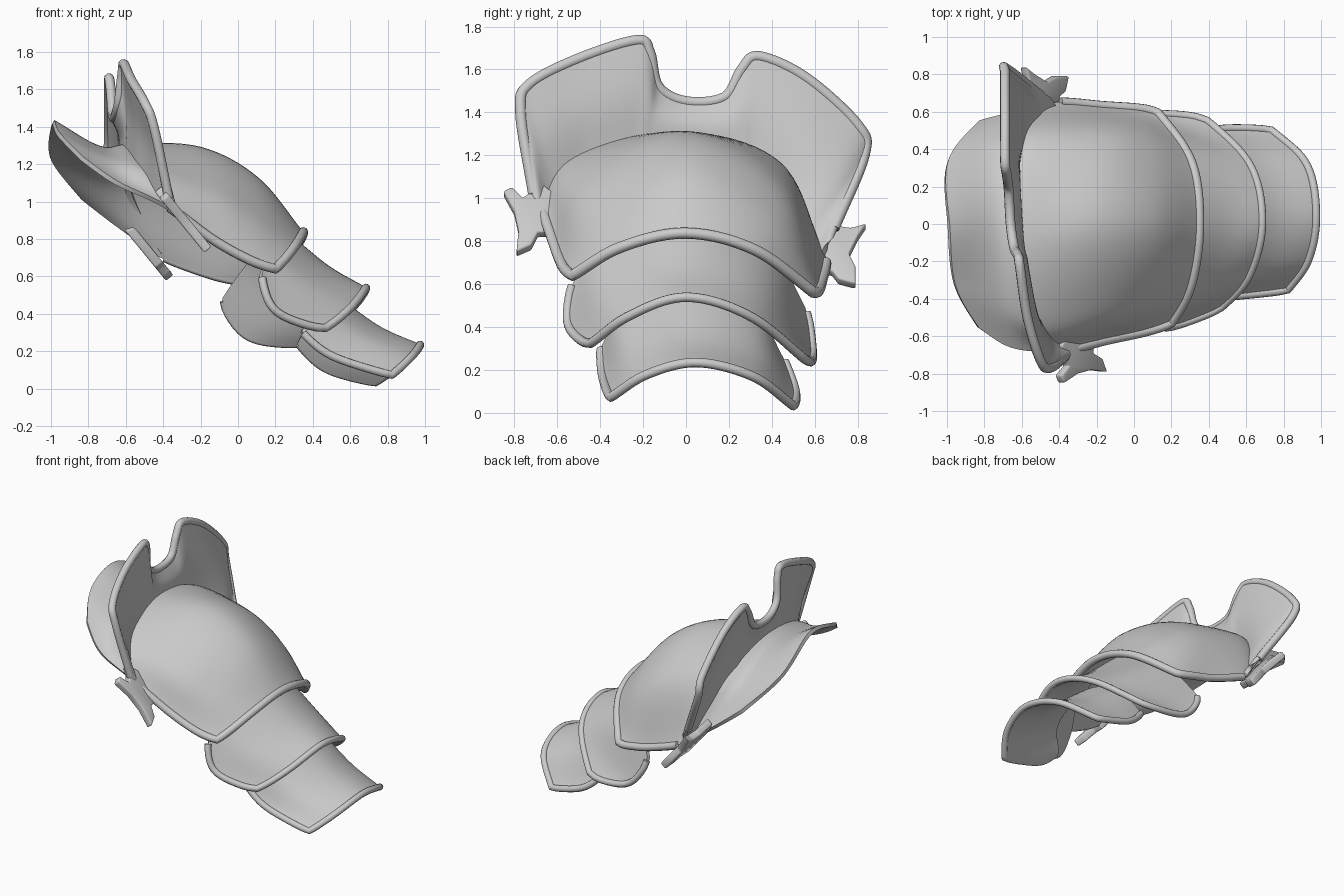
import bpy, bmesh
from mathutils import Vector

if "Cube" in bpy.data.objects:
    bpy.data.objects.remove(bpy.data.objects["Cube"])


def spline(pts, t):
    """Catmull-Rom through the points, t in 0..1."""
    n = len(pts) - 1
    f = min(max(t, 0), 1) * n
    i = min(int(f), n - 1)
    f -= i
    b, c = Vector(pts[i]), Vector(pts[i + 1])
    a = Vector(pts[i - 1]) if i > 0 else 2 * b - c
    d = Vector(pts[i + 2]) if i + 2 <= n else 2 * c - b
    return 0.5 * (2 * b + (c - a) * f + (2 * a - 5 * b + 4 * c - d) * f * f
                  + (3 * b - a - 3 * c + d) * f ** 3)


def surface(rows, k):
    """Smooth patch through rows of points, with corners rounded by k."""
    def at(u, v):
        a, b = 2 * u - 1, 2 * v - 1
        a, b = a * (1 - k * abs(b) ** 8), b * (1 - k * abs(a) ** 8)
        return spline([spline(r, (a + 1) / 2) for r in rows], (b + 1) / 2)
    return at


def select(ob):
    bpy.ops.object.select_all(action='DESELECT')
    ob.select_set(True)
    bpy.context.view_layer.objects.active = ob


def finish(name, bm, thick, bevel=0):
    bmesh.ops.recalc_face_normals(bm, faces=bm.faces)
    me = bpy.data.meshes.new(name)
    bm.to_mesh(me)
    bm.free()
    ob = bpy.data.objects.new(name, me)
    bpy.context.collection.objects.link(ob)
    select(ob)
    m = ob.modifiers.new("thickness", 'SOLIDIFY')
    m.thickness, m.offset = thick, 0
    if bevel:
        m = ob.modifiers.new("round", 'BEVEL')
        m.width, m.segments = bevel, 3
    for m in list(ob.modifiers):
        bpy.ops.object.modifier_apply(modifier=m.name)
    bpy.ops.object.shade_smooth_by_angle(angle=0.7)
    return ob


def sheet(name, at, nu, nv, thick):
    bm = bmesh.new()
    g = [[bm.verts.new(at(i / nu, j / nv)) for i in range(nu + 1)] for j in range(nv + 1)]
    for j in range(nv):
        for i in range(nu):
            bm.faces.new((g[j][i], g[j][i + 1], g[j + 1][i + 1], g[j + 1][i]))
    return finish(name, bm, thick)


def rim(name, pts, radius):
    cu = bpy.data.curves.new(name, 'CURVE')
    cu.dimensions = '3D'
    cu.bevel_depth, cu.bevel_resolution, cu.use_fill_caps = radius, 3, True
    s = cu.splines.new('POLY')
    s.points.add(len(pts) - 1)
    for p, q in zip(s.points, pts):
        p.co = (*q, 1)
    ob = bpy.data.objects.new(name, cu)
    bpy.context.collection.objects.link(ob)
    select(ob)
    bpy.ops.object.convert(target='MESH')
    bpy.ops.object.shade_smooth_by_angle(angle=0.7)


def edge_path(at, v0, lift, n=14):
    """Near side, front edge, far side of a patch, lifted to its outer face."""
    uv = ([(0, v0 + (1 - v0) * i / n) for i in range(n)] + [(i / 40, 1) for i in range(41)]
          + [(1, 1 - (1 - v0) * (i + 1) / n) for i in range(n)])
    path = []
    for u, v in uv:
        a, b = min(max(u, .06), .94), min(v, .94)
        du = at(a + .03, b) - at(a - .03, b)
        dv = at(a, b + .03) - at(a, b - .03)
        path.append(at(u, v) + dv.cross(du).normalized() * lift)
    return path


# shoulder dome running back into the flared rear flap
dome = [
    [(-.84, -.56, 1.23), (-.96, -.32, 1.36), (-.99, -.02, 1.42), (-1.0, .32, 1.24), (-.84, .56, 1.02)],
    [(-.65, -.66, 1.10), (-.72, -.40, 1.24), (-.74, 0, 1.28), (-.72, .38, 1.13), (-.60, .60, .84)],
    [(-.40, -.67, .98), (-.51, -.52, 1.18), (-.56, -.04, 1.30), (-.54, .43, 1.16), (-.42, .64, .71)],
    [(-.15, -.61, .80), (-.14, -.46, 1.06), (-.20, 0, 1.28), (-.16, .44, 1.06), (-.16, .62, .61)],
    [(.04, -.57, .69), (.08, -.40, .93), (.10, 0, 1.12), (.08, .41, .92), (0, .61, .57)],
    [(.20, -.53, .62), (.30, -.31, .76), (.34, 0, .83), (.30, .32, .75), (.12, .60, .54)],
]
at = surface(dome, .03)
sheet("shoulder_dome", at, 40, 40, .025)
rim("dome_rim", edge_path(at, .42, .012), .026)

# two overlapping arm lames
lame_rows = {
    "upper_lame": [
        [(.11, -.53, .60), (.17, -.37, .76), (.18, 0, .90), (.10, .38, .74), (-.11, .56, .47)],
        [(.20, -.54, .41), (.38, -.35, .57), (.46, 0, .66), (.38, .36, .55), (.06, .58, .27)],
        [(.46, -.45, .30), (.61, -.27, .44), (.68, 0, .53), (.62, .30, .44), (.38, .57, .22)]],
    "lower_lame": [
        [(.33, -.39, .30), (.43, -.28, .45), (.47, .03, .53), (.43, .32, .44), (.31, .45, .24)],
        [(.50, -.38, .17), (.67, -.24, .28), (.74, .04, .33), (.67, .33, .26), (.47, .50, .10)],
        [(.82, -.35, .06), (.93, -.18, .17), (.97, .05, .225), (.92, .31, .16), (.73, .50, .02)]],
}
for name, rows in lame_rows.items():
    at = surface(rows, .05 if name == "upper_lame" else .02)
    sheet(name, at, 32, 20, .025)
    rim(name + "_rim", edge_path(at, .03, .01), .022)

# notched neck guard: two wings standing on the dome
crest = [(-.37, -.71, 1.02), (-.45, -.77, 1.40), (-.50, -.73, 1.53), (-.57, -.50, 1.65), (-.61, -.23, 1.735),
         (-.62, -.17, 1.68), (-.64, -.13, 1.52), (-.66, 0, 1.45), (-.67, .18, 1.47), (-.68, .26, 1.60),
         (-.69, .34, 1.66), (-.69, .56, 1.56), (-.69, .80, 1.34), (-.68, .83, 1.20), (-.50, .69, .86)]
foot = [(-.36, -.67, .95), (-.41, -.65, 1.02), (-.46, -.60, 1.09), (-.53, -.48, 1.18), (-.58, -.27, 1.26),
        (-.59, -.20, 1.27), (-.60, -.14, 1.28), (-.61, 0, 1.28), (-.62, .17, 1.25), (-.62, .26, 1.22),
        (-.62, .34, 1.17), (-.58, .48, 1.03), (-.52, .56, .90), (-.48, .60, .80), (-.42, .62, .71)]
middle = [Vector(a).lerp(Vector(b), .5) + Vector((.02, 0, -.01)) for a, b in zip(foot, crest)]
at = surface([foot, middle, crest], 0)
sheet("neck_guard", at, 84, 12, .03)
rim("neck_guard_rim", [at(i / 112, 1) for i in range(113)], .026)


# butterfly strap lugs, outlined in y-z and leaning along x
def lug(name, outline, x0, z0):
    bm = bmesh.new()
    bm.faces.new([bm.verts.new((x0 - .82 * (z - z0), y, z)) for y, z in outline])
    finish(name, bm, .05, .01)


lug("front_lug", [(-.62, .83), (-.69, .83), (-.72, .77), (-.79, .74), (-.78, .84), (-.80, .93), (-.85, 1.02),
                  (-.81, 1.04), (-.76, .99), (-.72, 1.02), (-.69, 1.07), (-.60, 1.0)], -.29, .90)
lug("back_lug", [(.60, .66), (.68, .65), (.71, .61), (.79, .59), (.79, .67), (.76, .73), (.80, .81),
                 (.84, .87), (.77, .85), (.70, .86), (.66, .95), (.56, .85)], -.47, .72)
